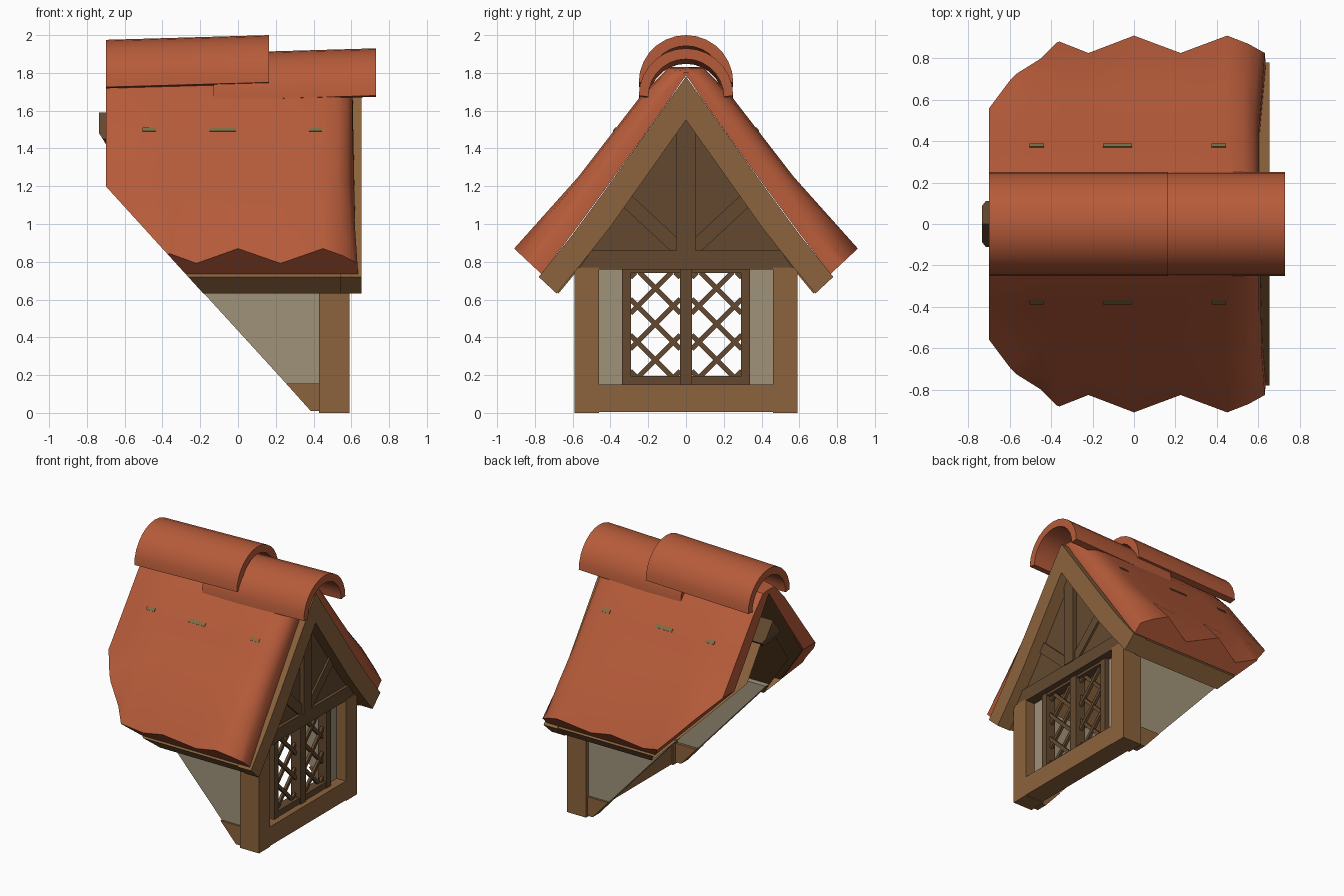
import bpy, bmesh, math
from mathutils import Vector

if "Cube" in bpy.data.objects:
    bpy.data.objects.remove(bpy.data.objects["Cube"])


def material(name, rgb):
    m = bpy.data.materials.new(name)
    m.diffuse_color = (*rgb, 1)
    m.use_nodes = True
    m.node_tree.nodes["Principled BSDF"].inputs["Base Color"].default_value = m.diffuse_color
    return m


TILE = material("terracotta", (0.47, 0.105, 0.042))
WOOD = material("oak brown", (0.26, 0.125, 0.045))
DARK = material("dark brown", (0.125, 0.066, 0.029))
PLASTER = material("beige plaster", (0.35, 0.29, 0.19))
MOSS = material("olive moss", (0.20, 0.16, 0.06))


def finish(name, bm, mat, smooth=None):
    bmesh.ops.recalc_face_normals(bm, faces=bm.faces[:])
    me = bpy.data.meshes.new(name)
    bm.to_mesh(me)
    bm.free()
    me.materials.append(mat)
    ob = bpy.data.objects.new(name, me)
    bpy.context.collection.objects.link(ob)
    if smooth:
        bpy.ops.object.select_all(action='DESELECT')
        ob.select_set(True)
        bpy.context.view_layer.objects.active = ob
        bpy.ops.object.shade_smooth_by_angle(angle=math.radians(smooth))
    return ob


def cut(bm, point, normal):
    # slice off everything on the normal side and cap the hole
    res = bmesh.ops.bisect_plane(bm, geom=bm.verts[:] + bm.edges[:] + bm.faces[:],
                                 plane_co=Vector(point), plane_no=Vector(normal).normalized(),
                                 clear_outer=True)
    edges = [e for e in res['geom_cut'] if isinstance(e, bmesh.types.BMEdge)]
    bmesh.ops.edgeloop_fill(bm, edges=edges)


def cut_to_main_roof(bm):
    cut(bm, (0, 0, 0.43), (-1.1, 0, -1))


def prism_bm(pts, axis, a, b):
    # extrude a 2D outline: axis x takes (y, z) points, axis y takes (x, z) points
    bm = bmesh.new()
    co = (lambda p, t: (t, p[0], p[1])) if axis == 'x' else (lambda p, t: (p[0], t, p[1]))
    lo = [bm.verts.new(co(p, a)) for p in pts]
    hi = [bm.verts.new(co(p, b)) for p in pts]
    bm.faces.new(lo)
    bm.faces.new(hi[::-1])
    n = len(pts)
    for i in range(n):
        bm.faces.new((lo[i], hi[i], hi[(i + 1) % n], lo[(i + 1) % n]))
    return bm


def prism(name, pts, axis, a, b, mat):
    return finish(name, prism_bm(pts, axis, a, b), mat)


def block(name, x0, x1, y0, y1, z0, z1, mat):
    return prism(name, [(y0, z0), (y1, z0), (y1, z1), (y0, z1)], 'x', x0, x1, mat)


def bar(name, p, q, width, x0, x1, mat):
    # straight bar in the window plane from p to q
    p, q = Vector(p), Vector(q)
    d = (q - p).normalized() * width / 2
    n = Vector((-d.y, d.x))
    return prism(name, [p + n, p - n, q - n, q + n], 'x', x0, x1, mat)


def mirrored(half):
    return half + [(-y, z) for y, z in reversed(half) if y > 0]


# Posts, sill and side walls
block("front_sill", 0.44, 0.588, -0.47, 0.47, 0.005, 0.15, WOOD)
for s, side in ((1, "left"), (-1, "right")):
    block(side + "_post", 0.43, 0.59, *sorted((s * 0.46, s * 0.59)), 0, 0.77, WOOD)
    prism(side + "_wall", [(0.26, 0.15), (0.45, 0.15), (0.45, 0.78), (-0.315, 0.78)], 'y',
          s * 0.51, s * 0.56, PLASTER)
    prism(side + "_wall_sill", [(0.385, 0.01), (0.44, 0.01), (0.44, 0.155), (0.255, 0.155)], 'y',
          s * 0.49, s * 0.575, WOOD)
    block(side + "_window_infill", 0.46, 0.51, *sorted((s * 0.33, s * 0.47)), 0.14, 0.77, PLASTER)

# Window frame with diagonal lattice in two panes
for s, side in ((1, "left"), (-1, "right")):
    block(side + "_window_jamb", 0.47, 0.545, *sorted((s * 0.29, s * 0.34)), 0.15, 0.77, DARK)
block("window_mullion", 0.47, 0.55, -0.033, 0.033, 0.15, 0.77, DARK)
block("window_bottom_rail", 0.47, 0.54, -0.3, 0.3, 0.15, 0.195, DARK)
block("window_top_rail", 0.47, 0.54, -0.3, 0.3, 0.74, 0.78, DARK)
Y0, Y1, Z0, Z1 = 0.03, 0.295, 0.19, 0.745
for s in (1, -1):
    for d in (1, -1):
        for k in range(-3, 4):
            # bar z = zc + d * (y - yc), clipped to the pane
            zc, yc = 0.47 + k * 0.19, 0.1625
            ends = sorted(((Z0 - zc) * d + yc, (Z1 - zc) * d + yc))
            a, b = max(Y0, ends[0]), min(Y1, ends[1])
            if b - a > 0.02:
                bar("lattice_bar", (s * a, zc + d * (a - yc)), (s * b, zc + d * (b - yc)),
                    0.026, 0.495 + 0.003 * d, 0.515 + 0.003 * d, DARK)

# Gable panel with tie beam, king post and braces
prism("gable_panel", [(-0.58, 0.765), (0.58, 0.765), (0, 1.6)], 'x', 0.48, 0.56, DARK)
prism("gable_tie_beam", [(-0.57, 0.76), (0.57, 0.76), (0.50, 0.86), (-0.50, 0.86)], 'x', 0.45, 0.585, DARK)
block("gable_king_post", 0.52, 0.59, -0.05, 0.05, 0.855, 1.55, DARK)
for s in (1, -1):
    bar("gable_brace", (s * 0.04, 0.87), (s * 0.32, 1.13), 0.075, 0.52, 0.575, DARK)

# Barge board and timber roof lining
outer = [(0.78, 0.72), (0.60, 0.945), (0.42, 1.19), (0, 1.78)]
inner = [(0.685, 0.632), (0.57, 0.77), (0.40, 0.985), (0, 1.55)]
board = mirrored(outer) + [(-y, z) for y, z in mirrored(inner)]
prism("barge_board", board, 'x', 0.54, 0.655, WOOD)
lining = prism_bm([(y * 0.985, z) for y, z in board], 'x', -0.69, 0.55)
cut_to_main_roof(lining)
finish("roof_lining", lining, WOOD)

# Ridge beam poking out at the back
ridge = prism_bm([(-0.11, 1.45), (-0.05, 1.40), (0.05, 1.40), (0.11, 1.45), (0, 1.59)], 'x', -0.735, 0.5)
cut(ridge, (-0.735, 0, 1.48), (-1.6, 0, -1))
finish("ridge_beam", ridge, DARK)

# Tiled roof: swelling shell with a wavy eave
OUT = [(0.91, 0.87), (0.74, 1.06), (0.57, 1.25), (0.40, 1.47), (0.23, 1.69), (0.09, 1.83), (0, 1.83)]
INN = [(0.765, 0.735), (0.59, 0.965), (0.42, 1.195), (0.25, 1.43), (0.08, 1.67), (0.02, 1.76), (0, 1.785)]
COLUMNS = [  # x, body swell, eave swell
    (-0.71, 0.72, 0.7), (-0.60, 0.92, 0.9), (-0.45, 1, 0.62), (-0.36, 1, 0.8), (-0.22, 1, 0.42),
    (0, 1, 1), (0.225, 1, 0.42), (0.45, 1, 1), (0.53, 0.93, 0.72), (0.58, 0.72, 0.52), (0.605, 0.4, 0.42)]
bm = bmesh.new()
rings = []
for x, body, eave in COLUMNS:
    top, under = [], []
    for j, (o, i) in enumerate(zip(OUT, INN)):
        f = eave if j == 0 else body * (0.85 + 0.15 * eave if j == 1 else 1)
        top.append((i[0] + (o[0] - i[0]) * f, i[1] + (o[1] - i[1]) * f))
        under.append(i)
    loop = mirrored(top) + [(-y, z) for y, z in mirrored(under)]
    flare = 0.03 if x > 0.5 else 0
    rings.append([bm.verts.new((x + flare * max(0, (1.2 - z) / 0.45), y, z)) for y, z in loop])
for a, b in zip(rings, rings[1:]):
    for i in range(len(a)):
        k = (i + 1) % len(a)
        bm.faces.new((a[i], b[i], b[k], a[k]))
bm.faces.new(rings[0])
bm.faces.new(rings[-1])
cut(bm, (-0.70, 0, 0), (-1, 0, 0))
cut_to_main_roof(bm)
finish("tiled_roof", bm, TILE, 42)

# Moss streaks on the roof slopes
for s in (1, -1):
    for x, w in ((-0.47, 0.07), (-0.08, 0.14), (0.41, 0.07)):
        c = Vector((s * 0.379, 1.5))
        d = Vector((s * 0.17, -0.22)).normalized() * 0.012
        n = Vector((s * 0.22, 0.17)).normalized() * 0.003
        prism("moss_streak", [c - d - n, c + d - n, c + d + n, c - d + n], 'x', x - w / 2, x + w / 2, MOSS)


# Half-round ridge tiles, slightly tilted and overlapping
def ridge_tile(name, x0, x1, za, zb):
    N, R, r = 14, 0.25, 0.2
    arc = [math.pi * i / N for i in range(N + 1)]
    pts = [(R * math.cos(t), R * math.sin(t) - 0.25) for t in arc]
    pts += [(r * math.cos(t), r * math.sin(t) - 0.257) for t in reversed(arc)]
    bm = prism_bm(pts, 'x', x0, x1)
    for v in bm.verts:
        v.co.z += za if v.co.x < (x0 + x1) / 2 else zb
    finish(name, bm, TILE, 40)


ridge_tile("back_ridge_tile", -0.70, 0.165, 1.975, 2.0)
ridge_tile("front_ridge_tile", -0.13, 0.73, 1.905, 1.93)
